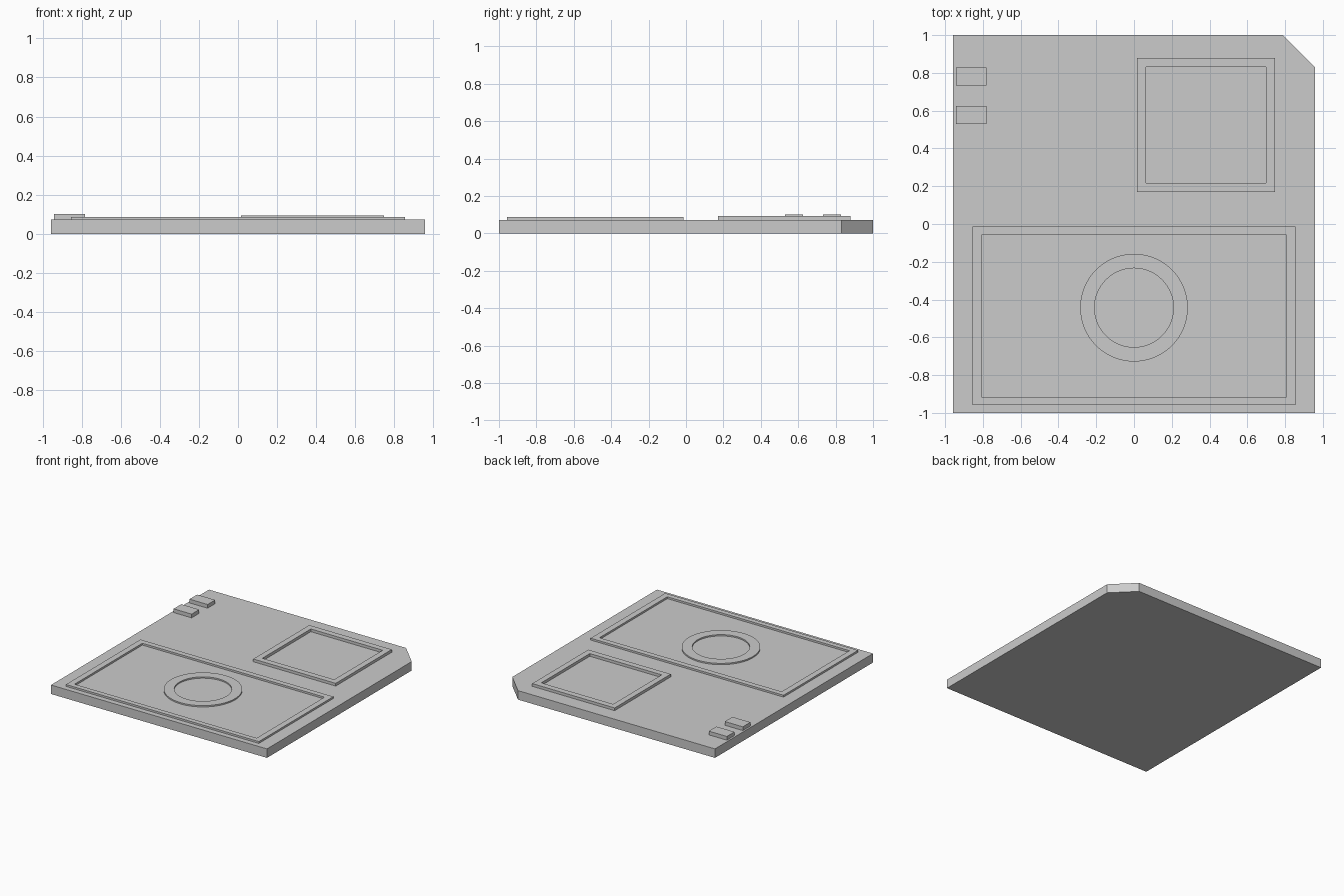
import bpy, bmesh
from math import cos, sin, tau

if "Cube" in bpy.data.objects:
    bpy.data.objects.remove(bpy.data.objects["Cube"])

TOP = 0.072          # upper face of the slab
SINK = TOP - 0.002   # raised parts sit slightly into the slab


def finish(name, bm):
    bmesh.ops.recalc_face_normals(bm, faces=bm.faces)
    mesh = bpy.data.meshes.new(name)
    bm.to_mesh(mesh)
    bm.free()
    obj = bpy.data.objects.new(name, mesh)
    bpy.context.collection.objects.link(obj)
    return obj


def plate(name, outline, z0, z1):
    """Solid extruded from a closed outline."""
    bm = bmesh.new()
    face = bm.faces.new([bm.verts.new((x, y, z0)) for x, y in outline])
    new = bmesh.ops.extrude_face_region(bm, geom=[face], use_keep_orig=True)["geom"]
    verts = [g for g in new if isinstance(g, bmesh.types.BMVert)]
    bmesh.ops.translate(bm, verts=verts, vec=(0, 0, z1 - z0))
    return finish(name, bm)


def band(name, outer, inner, z0, z1):
    """Flat frame between two outlines with matching point counts."""
    bm = bmesh.new()
    loops = [[bm.verts.new((x, y, z)) for x, y in line]
             for line, z in ((outer, z0), (outer, z1), (inner, z1), (inner, z0))]
    n = len(outer)
    for k in range(4):
        a, b = loops[k], loops[(k + 1) % 4]
        for i in range(n):
            j = (i + 1) % n
            bm.faces.new((a[i], a[j], b[j], b[i]))
    return finish(name, bm)


def rect(x0, x1, y0, y1):
    return [(x0, y0), (x1, y0), (x1, y1), (x0, y1)]


def circle(r, cy, n=64):
    return [(r * cos(tau * i / n), cy + r * sin(tau * i / n)) for i in range(n)]


# Slab with one clipped corner
plate("card_body", [(-0.957, -1), (0.957, -1), (0.957, 0.832), (0.789, 1), (-0.957, 1)], 0, TOP)

# Raised rectangular borders
band("label_border", rect(-0.855, 0.855, -0.957, -0.014),
     rect(-0.807, 0.807, -0.916, -0.058), SINK, 0.087)
band("window_border", rect(0.016, 0.747, 0.17, 0.88),
     rect(0.063, 0.70, 0.218, 0.832), SINK, 0.094)

# Ring in the middle of the label
band("label_ring", circle(0.285, -0.443), circle(0.209, -0.443), SINK, 0.083)

# Two small tabs by the left edge
for i, y in enumerate((0.578, 0.78)):
    plate(f"edge_tab_{i + 1}", rect(-0.942, -0.782, y - 0.048, y + 0.048), SINK, 0.102)
